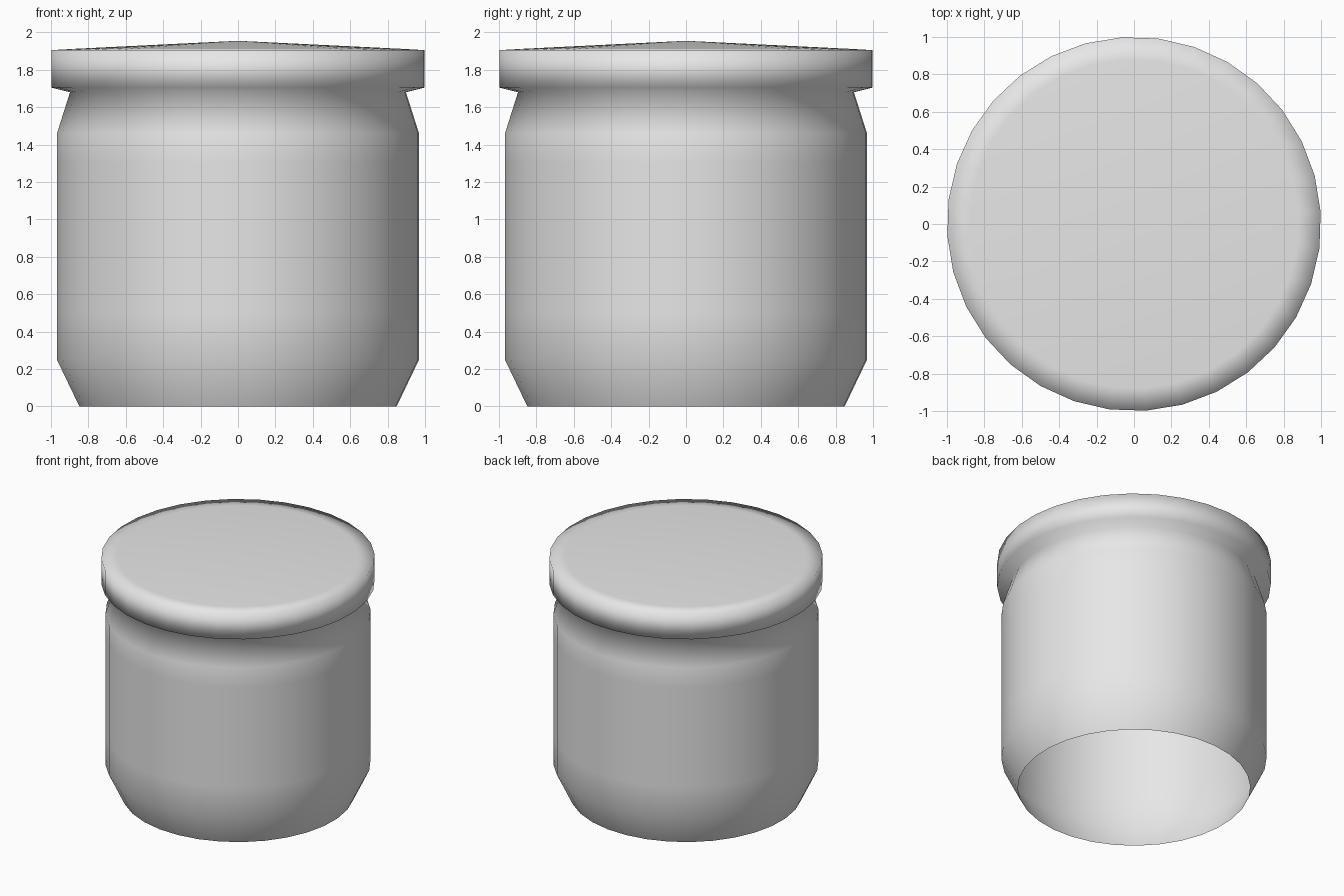
import bpy, bmesh, math

SIDES = 32
TURN = math.radians(3.75)

cube = bpy.data.objects.get("Cube")
if cube:
    bpy.data.objects.remove(cube)


def make_material(name, colour):
    mat = bpy.data.materials.new(name)
    mat.use_nodes = True
    mat.diffuse_color = colour
    mat.node_tree.nodes["Principled BSDF"].inputs["Base Color"].default_value = colour
    return mat


def lathe(name, profile, peak, mat):
    """Revolve (radius, height) rings and close the top with a fan to a peak."""
    bm = bmesh.new()
    rings = []
    for radius, height in profile:
        rings.append([bm.verts.new((radius * math.cos(TURN + math.tau * i / SIDES),
                                    radius * math.sin(TURN + math.tau * i / SIDES),
                                    height)) for i in range(SIDES)])
    tip = bm.verts.new((0, 0, peak))
    for i in range(SIDES):
        j = (i + 1) % SIDES
        for low, high in zip(rings, rings[1:]):
            bm.faces.new((low[i], low[j], high[j], high[i]))
        bm.faces.new((rings[-1][i], rings[-1][j], tip))
    for face in bm.faces:
        face.smooth = True
    mesh = bpy.data.meshes.new(name)
    bm.to_mesh(mesh)
    bm.free()
    mesh.materials.append(mat)
    obj = bpy.data.objects.new(name, mesh)
    bpy.context.collection.objects.link(obj)
    return obj


# Body shell, open at the bottom: tapered foot, straight wall, shoulder
body = [(0.85, 0), (0.97, 0.25), (0.97, 0.5), (0.97, 1.3), (0.97, 1.46), (0.9, 1.68)]
# Overhanging lid with a soft rim and shallow cone top
lid = [(1.0, 1.705), (1.0, 1.905), (0.88, 1.912)]

grey = make_material("light grey", (0.8, 0.8, 0.8, 1))
lathe("lidded_jar", body + lid, 1.955, grey)
